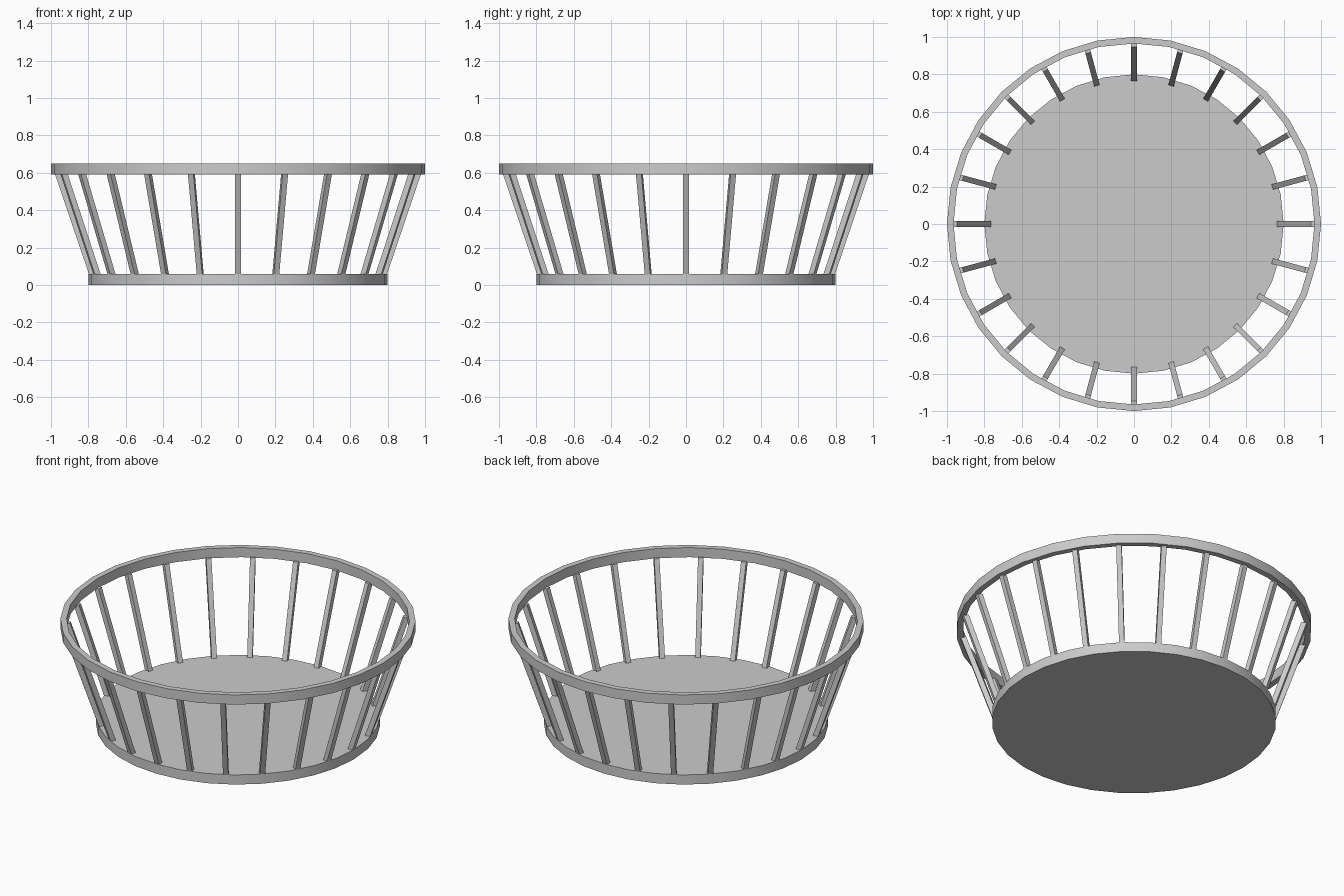
import bpy, bmesh
from math import sin, cos, pi, radians
from mathutils import Matrix

cube = bpy.data.objects.get("Cube")
if cube:
    bpy.data.objects.remove(cube, do_unlink=True)

SIDES = 32
BARS = 24

grey = bpy.data.materials.new("light_grey")
grey.use_nodes = True
colour = (0.6, 0.6, 0.6, 1)
grey.diffuse_color = colour
grey.node_tree.nodes["Principled BSDF"].inputs["Base Color"].default_value = colour


def finish(name, bm, smooth=False):
    bmesh.ops.recalc_face_normals(bm, faces=bm.faces[:])
    mesh = bpy.data.meshes.new(name)
    bm.to_mesh(mesh)
    bm.free()
    mesh.materials.append(grey)
    obj = bpy.data.objects.new(name, mesh)
    bpy.context.collection.objects.link(obj)
    if smooth:
        bpy.ops.object.select_all(action='DESELECT')
        obj.select_set(True)
        bpy.context.view_layer.objects.active = obj
        bpy.ops.object.shade_smooth_by_angle(angle=radians(30))
    return obj


# Solid base disc
bm = bmesh.new()
bmesh.ops.create_cone(bm, cap_ends=True, segments=SIDES, radius1=0.8, radius2=0.8,
                      depth=0.06, matrix=Matrix.Translation((0, 0, 0.03)))
finish("base_disc", bm, smooth=True)

# Top rim: rectangular section swept round the axis
bm = bmesh.new()
section = [(0.965, 0.59), (1, 0.59), (1, 0.65), (0.965, 0.65)]
rings = []
for i in range(SIDES):
    a = 2 * pi * i / SIDES
    rings.append([bm.verts.new((r * cos(a), r * sin(a), z)) for r, z in section])
for i, ring in enumerate(rings):
    after = rings[(i + 1) % SIDES]
    for j in range(4):
        k = (j + 1) % 4
        bm.faces.new((ring[j], after[j], after[k], ring[k]))
finish("top_rim", bm, smooth=True)

# Slanted square bars between the base and the rim
bm = bmesh.new()
for i in range(BARS):
    bar = bmesh.ops.create_cube(bm, size=1)["verts"]
    for v in bar:
        radius, height = (0.963, 0.595) if v.co.z > 0 else (0.778, 0.05)
        v.co = (radius + v.co.x * 0.032, v.co.y * 0.03, height)
    bmesh.ops.rotate(bm, verts=bar, cent=(0, 0, 0),
                     matrix=Matrix.Rotation(2 * pi * i / BARS, 3, 'Z'))
finish("side_bars", bm)
